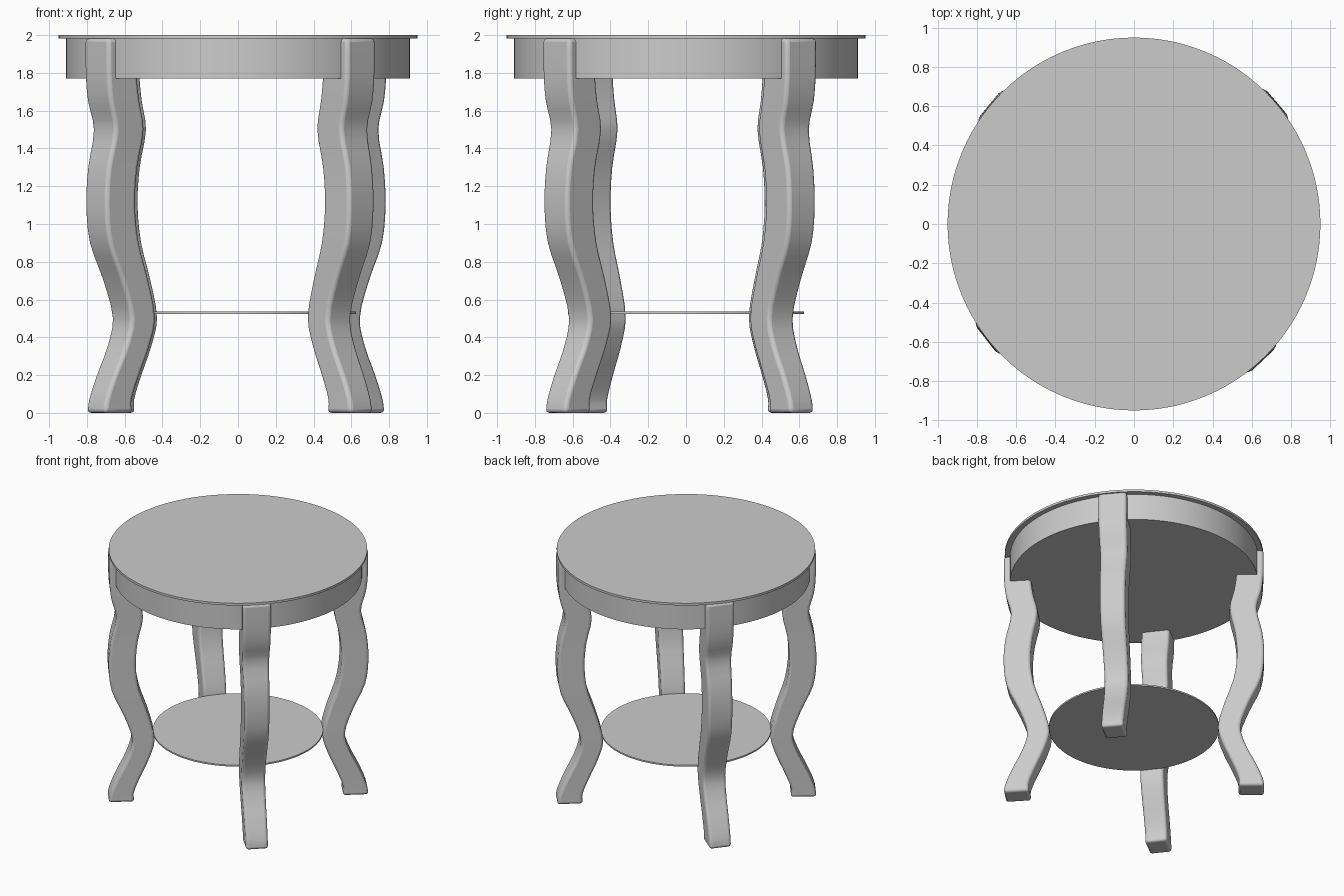
import bpy
import bmesh
import math
from mathutils import Vector, Matrix

cube = bpy.data.objects.get("Cube")
if cube:
    bpy.data.objects.remove(cube, do_unlink=True)

grey = bpy.data.materials.new("plain grey")
grey.use_nodes = True
grey.diffuse_color = (0.6, 0.6, 0.6, 1)
bsdf = next(n for n in grey.node_tree.nodes if n.type == 'BSDF_PRINCIPLED')
bsdf.inputs["Base Color"].default_value = grey.diffuse_color


def smooth(obj, angle=35):
    bpy.ops.object.select_all(action='DESELECT')
    obj.select_set(True)
    bpy.context.view_layer.objects.active = obj
    bpy.ops.object.shade_smooth_by_angle(angle=math.radians(angle))


def disc(name, radius, bottom, top):
    bpy.ops.mesh.primitive_cylinder_add(vertices=96, radius=radius, depth=top - bottom,
                                        location=(0, 0, (top + bottom) / 2))
    obj = bpy.context.object
    obj.name = name
    obj.data.materials.append(grey)
    smooth(obj)


# Round top, apron drum and thin lower shelf
disc("table_top", 0.95, 1.982, 2.0)
disc("apron", 0.91, 1.77, 1.983)
disc("lower_shelf", 0.625, 0.524, 0.536)

# Leg profile: height, outer radius, inner radius, width
PROFILE = [Vector(p) for p in (
    (0.0, 0.957, 0.767, 0.165), (0.07, 0.945, 0.77, 0.165),
    (0.2, 0.892, 0.721, 0.168), (0.35, 0.82, 0.656, 0.172),
    (0.5, 0.782, 0.617, 0.176), (0.7, 0.844, 0.664, 0.18),
    (0.9, 0.932, 0.73, 0.185), (1.1, 0.956, 0.756, 0.188),
    (1.3, 0.942, 0.742, 0.19), (1.5, 0.9, 0.703, 0.2),
    (1.65, 0.936, 0.735, 0.208), (1.78, 0.95, 0.752, 0.21),
    (1.983, 0.952, 0.755, 0.21))]


def sample_profile(steps=3):
    """Smooth curve through the profile points."""
    pts = [PROFILE[0]] + PROFILE + [PROFILE[-1]]
    out = []
    for a, b, c, d in zip(pts, pts[1:], pts[2:], pts[3:]):
        for i in range(steps):
            t = i / steps
            m0 = (c - a) * (c[0] - b[0]) / (c[0] - a[0])
            m1 = (d - b) * (c[0] - b[0]) / (d[0] - b[0])
            p = (b * (2 * t**3 - 3 * t**2 + 1) + m0 * (t**3 - 2 * t**2 + t)
                 + c * (3 * t**2 - 2 * t**3) + m1 * (t**3 - t**2))
            p[0] = b[0] + (c[0] - b[0]) * t
            out.append(p)
    return out + [PROFILE[-1]]


def leg(name, angle):
    bm = bmesh.new()
    rings = []
    for z, outer, inner, width in sample_profile():
        h = width / 2
        rings.append([bm.verts.new(c) for c in (
            (outer, -h, z), (outer, h, z), (inner, h, z), (inner, -h, z))])
    for low, high in zip(rings, rings[1:]):
        for i in range(4):
            j = (i + 1) % 4
            bm.faces.new((low[i], low[j], high[j], high[i]))
    bm.faces.new(rings[0][::-1])
    bm.faces.new(rings[-1])
    bm.transform(Matrix.Rotation(math.radians(angle), 4, 'Z'))
    bmesh.ops.recalc_face_normals(bm, faces=bm.faces)
    mesh = bpy.data.meshes.new(name)
    bm.to_mesh(mesh)
    bm.free()
    mesh.materials.append(grey)
    obj = bpy.data.objects.new(name, mesh)
    bpy.context.collection.objects.link(obj)
    smooth(obj)
    # Rounded long edges and foot rim
    bevel = obj.modifiers.new("rounded edges", 'BEVEL')
    bevel.width = 0.02
    bevel.segments = 3
    bevel.limit_method = 'ANGLE'
    bevel.angle_limit = math.radians(50)


# Four curved legs, slightly unevenly spaced
for name, angle in (("front_left_leg", -46.5), ("back_left_leg", 40.3),
                    ("back_right_leg", 140.5), ("front_right_leg", 218)):
    leg(name, angle)
